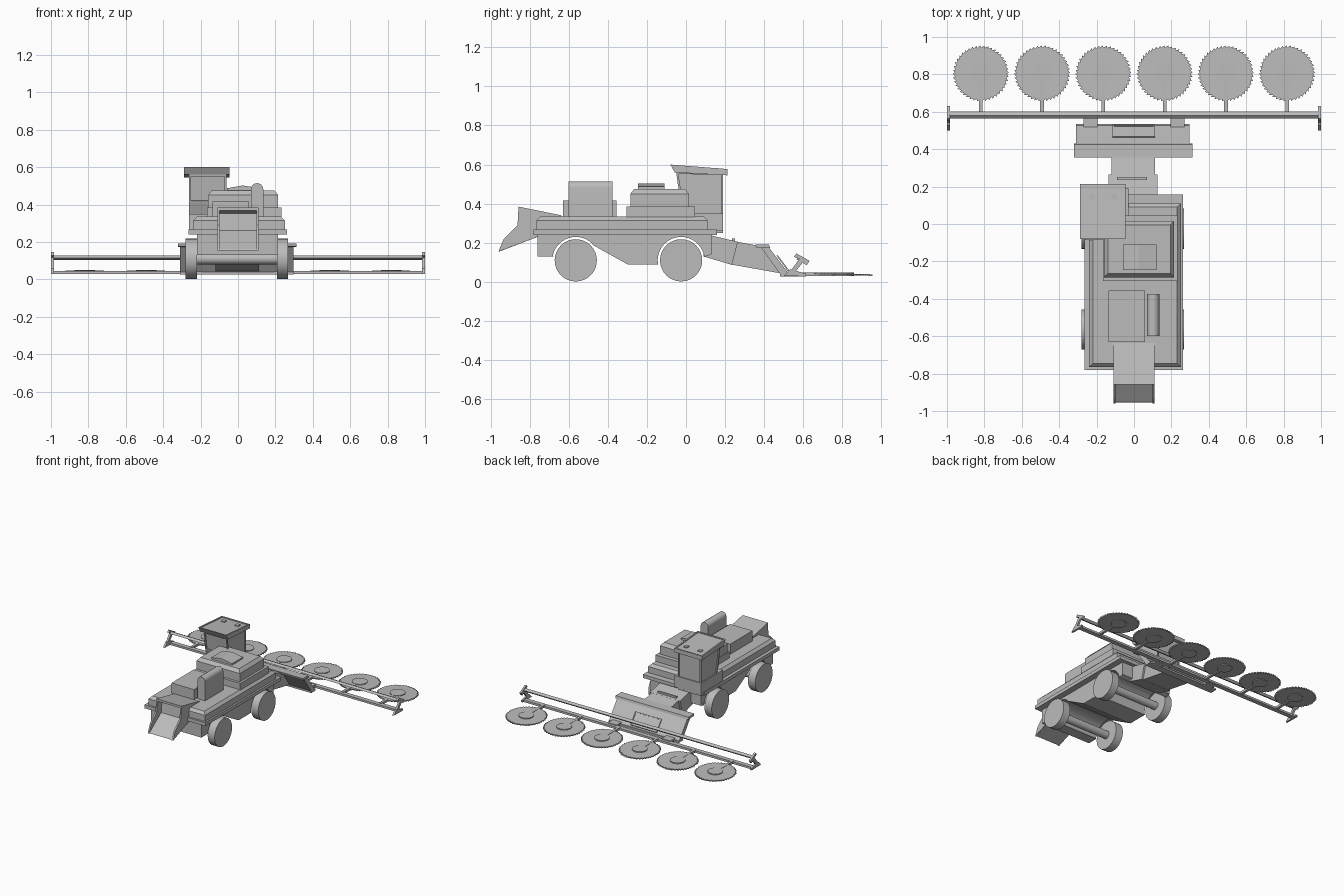
import bpy, bmesh, math
from mathutils import Matrix

if "Cube" in bpy.data.objects:
    bpy.data.objects.remove(bpy.data.objects["Cube"])

grey = bpy.data.materials.new("plain_grey")
grey.diffuse_color = (0.5, 0.5, 0.5, 1)
grey.use_nodes = True
grey.node_tree.nodes["Principled BSDF"].inputs["Base Color"].default_value = grey.diffuse_color


def finish(name, bm):
    bmesh.ops.recalc_face_normals(bm, faces=bm.faces)
    me = bpy.data.meshes.new(name)
    bm.to_mesh(me)
    bm.free()
    me.materials.append(grey)
    ob = bpy.data.objects.new(name, me)
    bpy.context.collection.objects.link(ob)
    return ob


def loft(name, rings, recess=None):
    """Closed solid through rings of points; recess = (face test, margin, depth)."""
    bm = bmesh.new()
    loops = [[bm.verts.new(p) for p in ring] for ring in rings]
    n = len(loops[0])
    bm.faces.new(loops[0][::-1])
    bm.faces.new(loops[-1])
    for a, b in zip(loops, loops[1:]):
        for i in range(n):
            j = (i + 1) % n
            bm.faces.new((a[i], a[j], b[j], b[i]))
    bmesh.ops.recalc_face_normals(bm, faces=bm.faces)
    if recess:
        bm.normal_update()
        test, margin, depth = recess
        picked = [f for f in bm.faces if test(f)]
        bmesh.ops.inset_individual(bm, faces=picked, thickness=margin)
        for f in picked:
            move = f.normal * -depth
            # push a copy of the face inward to leave walls around it
            new = bmesh.ops.extrude_discrete_faces(bm, faces=[f])["faces"][0]
            bmesh.ops.translate(bm, verts=new.verts, vec=move)
    return finish(name, bm)


def prism(name, pts, x0, x1, recess=None):
    """Side profile of (y, z) points extruded along x."""
    return loft(name, [[(x, y, z) for y, z in pts] for x in (x0, x1)], recess)


def tier(name, x0, x1, y0, y1, levels, recess=None):
    """Box whose outline shrinks by an inset at each (z, inset) level."""
    return loft(name, [[(x0 + i, y0 + i, z), (x1 - i, y0 + i, z),
                        (x1 - i, y1 - i, z), (x0 + i, y1 - i, z)] for z, i in levels], recess)


def box(name, x0, x1, y0, y1, z0, z1):
    return tier(name, x0, x1, y0, y1, [(z0, 0), (z1, 0)])


def cylinder(name, x0, x1, y, z, r, n=32):
    bm = bmesh.new()
    m = Matrix.Translation(((x0 + x1) / 2, y, z)) @ Matrix.Rotation(math.pi / 2, 4, 'Y')
    bmesh.ops.create_cone(bm, cap_ends=True, segments=n, radius1=r, radius2=r,
                          depth=x1 - x0, matrix=m)
    return finish(name, bm)


def arch(y, z_start, r=0.12, n=16):
    """Wheel arch from rear to front, starting and ending at given heights."""
    a0 = math.pi - math.asin((z_start[0] - 0.11) / r)
    a1 = math.asin((z_start[1] - 0.11) / r)
    return [(y + r * math.cos(a0 + (a1 - a0) * i / n),
             0.11 + r * math.sin(a0 + (a1 - a0) * i / n)) for i in range(n + 1)]


smooth = []
REAR, FRONT = -0.564, -0.025

# lower body with wheel arches
prism("lower_body", [(-0.76, 0.245), (-0.76, 0.13), (-0.678, 0.13)]
      + arch(REAR, (0.135, 0.185)) + [(-0.30, 0.09), (-0.143, 0.09)]
      + arch(FRONT, (0.112, 0.128)) + [(0.13, 0.14), (0.13, 0.245)], -0.22, 0.215)

# wheels and axles
for label, y in (("rear", REAR), ("front", FRONT)):
    for side, x0, x1 in (("left", -0.28, -0.218), ("right", 0.208, 0.268)):
        smooth.append(cylinder(f"{label}_{side}_wheel", x0, x1, y, 0.11, 0.108))
    smooth.append(cylinder(f"{label}_axle", -0.23, 0.22, y, 0.11, 0.03, 16))

# stepped deck
tier("deck_rim", -0.265, 0.263, -0.78, 0.158, [(0.24, 0), (0.267, 0)])
tier("deck_step", -0.24, 0.25, -0.765, 0.11, [(0.267, 0), (0.315, 0), (0.335, 0.02)])

# engine hood and vent
box("hood_base", -0.165, 0.233, -0.305, 0.046, 0.33, 0.385)
tier("hood", -0.16, 0.215, -0.285, 0.015, [(0.385, 0), (0.45, 0), (0.475, 0.02)])
loft("hood_vent", [[(-0.06, y, 0.47), (0.12, y, 0.47), (0.12, y, 0.487),
                    (0.025, y, 0.502), (-0.06, y, 0.487)] for y in (-0.245, -0.11)])

# rear engine box and round topped tank
box("engine_box", -0.135, 0.06, -0.63, -0.355, 0.33, 0.415)
outline = [(0.07, 0.33)] + [(0.1025 - 0.0325 * math.cos(math.pi * i / 12),
                             0.482 + 0.0325 * math.sin(math.pi * i / 12))
                            for i in range(13)] + [(0.135, 0.33)]
smooth.append(loft("round_tank", [[(x, y, z) for x, z in outline] for y in (-0.60, -0.375)]))

# straw chute: hollow core between two cheek plates
prism("chute_core", [(-0.636, 0.34), (-0.857, 0.385), (-0.857, 0.368), (-0.80, 0.352),
                     (-0.81, 0.262), (-0.95, 0.162), (-0.955, 0.155), (-0.76, 0.23),
                     (-0.636, 0.27)], -0.10, 0.10)
for side, x in (("left", -0.11), ("right", 0.098)):
    prism(f"chute_cheek_{side}", [(-0.636, 0.34), (-0.857, 0.385), (-0.862, 0.29),
                                  (-0.933, 0.22), (-0.96, 0.154), (-0.76, 0.23),
                                  (-0.636, 0.27)], x, x + 0.012)

# cab with recessed windows, and roof with recessed panel
prism("cab", [(-0.05, 0.56), (-0.03, 0.41), (0.03, 0.25), (0.19, 0.25), (0.19, 0.56)],
      -0.262, -0.062, (lambda f: abs(f.normal.z) < 0.3, 0.014, 0.008))
prism("cab_roof", [(-0.08, 0.60), (-0.058, 0.56), (0.213, 0.545), (0.213, 0.577)],
      -0.288, -0.045, (lambda f: f.normal.z > 0.8, 0.015, 0.006))
for x in (-0.24, -0.12):
    box("roof_lamp", x, x + 0.03, 0.13, 0.16, 0.57, 0.583)
box("cab_step", -0.262, -0.03, -0.085, 0.19, 0.26, 0.35)

# feeder throat
prism("feeder_rear", [(0.10, 0.243), (0.13, 0.237), (0.265, 0.205), (0.235, 0.087),
                      (0.09, 0.13)], -0.135, 0.125)
prism("feeder_front", [(0.262, 0.205), (0.395, 0.18), (0.505, 0.04), (0.235, 0.088)],
      -0.12, 0.112)
box("feeder_handle", -0.09, 0.07, 0.235, 0.25, 0.205, 0.222)

# header blade, top flange, floor, window recess
prism("header_flange", [(0.355, 0.192), (0.425, 0.19), (0.43, 0.172), (0.36, 0.175)],
      -0.32, 0.312)
prism("header_plate", [(0.385, 0.175), (0.425, 0.175), (0.53, 0.035), (0.485, 0.035)],
      -0.31, 0.298)
prism("header_window", [(0.463, 0.134), (0.468, 0.138), (0.529, 0.057), (0.524, 0.05)],
      -0.115, 0.112, (lambda f: f.normal.y > 0.5 and f.normal.z > 0.3, 0.01, 0.004))
box("header_floor", -0.31, 0.298, 0.48, 0.535, 0.027, 0.04)

# tool bars, carried by brackets
prism("upper_bar", [(0.565, 0.115), (0.58, 0.128), (0.602, 0.118), (0.588, 0.104)], -0.99, 0.99)
box("lower_bar", -0.99, 0.99, 0.567, 0.602, 0.028, 0.044)
bracket = [(0.50, 0.03), (0.53, 0.062), (0.54, 0.062), (0.58, 0.118), (0.552, 0.128),
           (0.565, 0.145), (0.632, 0.108), (0.618, 0.085), (0.597, 0.098),
           (0.563, 0.056), (0.613, 0.042), (0.613, 0.028)]
for x in (-1.0, 0.985):
    prism("bar_end_plate", bracket, x, x + 0.015)
for x in (-0.27, 0.195):
    box("bar_mount", x, x + 0.075, 0.48, 0.58, 0.027, 0.05)

# six toothed discs with hubs and arms
TEETH = 44
for k in range(6):
    cx, cy = (k - 2.5) * 0.3275, 0.805
    rim = []
    for t in range(TEETH):
        a = 2 * math.pi * t / TEETH
        for r, da in ((0.138, 0.0), (0.15, 0.012)):
            rim.append((cx + r * math.cos(a + da), cy + r * math.sin(a + da)))
    loft("toothed_disc", [[(x, y, z - (y - cy) * 0.03) for x, y in rim]
                          for z in (0.035, 0.043)])
    bm = bmesh.new()
    bmesh.ops.create_cone(bm, cap_ends=True, segments=24, radius1=0.055, radius2=0.055,
                          depth=0.02, matrix=Matrix.Translation((cx, cy, 0.039)))
    smooth.append(finish("disc_hub", bm))
    box("disc_arm", cx - 0.01, cx + 0.01, 0.59, cy, 0.03, 0.048)

# smooth the round parts, keeping rims sharp
for ob in smooth:
    ob.select_set(True)
bpy.context.view_layer.objects.active = smooth[0]
bpy.ops.object.shade_smooth_by_angle(angle=math.radians(35))
